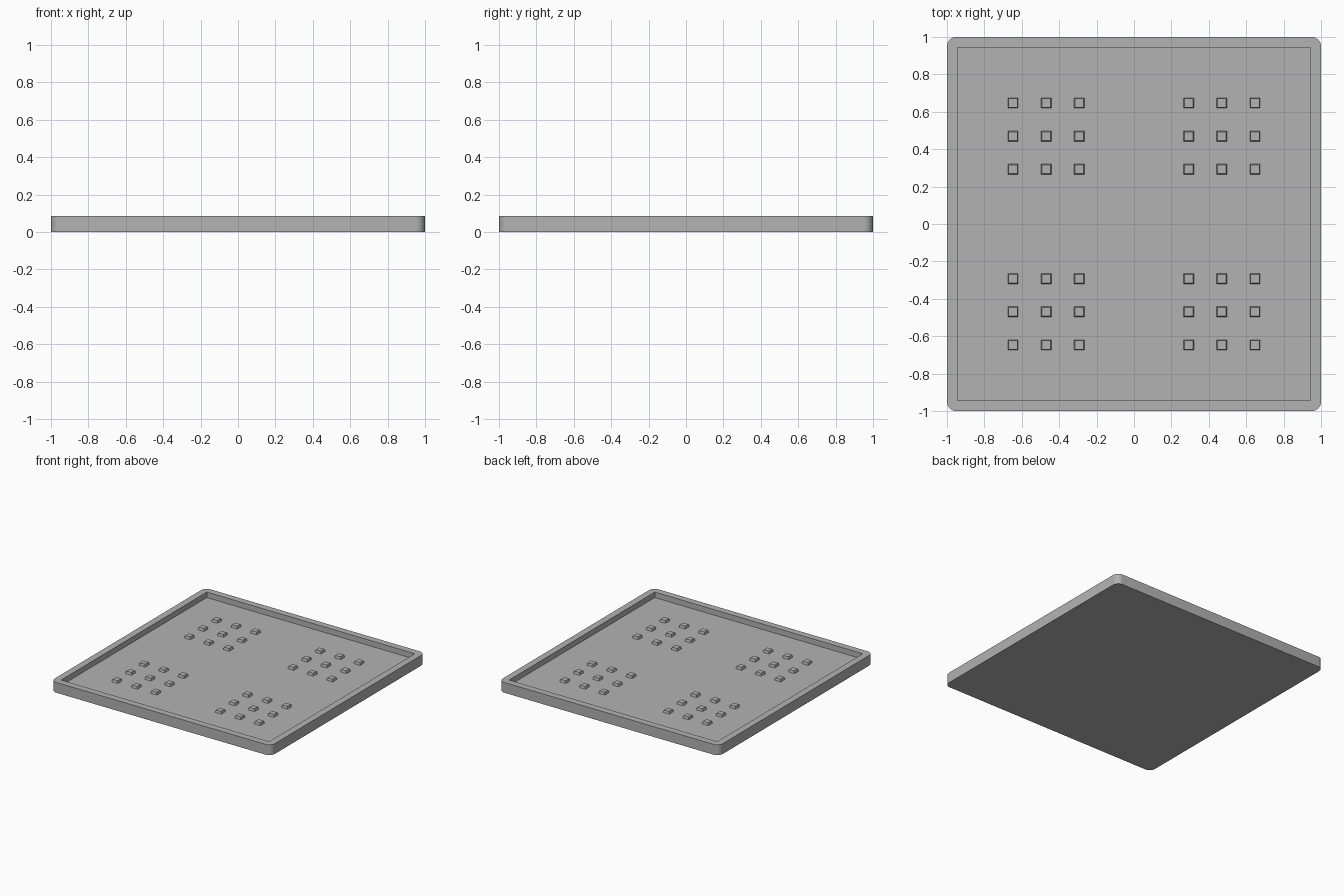
import bpy, bmesh
from math import radians

if "Cube" in bpy.data.objects:
    bpy.data.objects.remove(bpy.data.objects["Cube"], do_unlink=True)

HEIGHT, FLOOR = 0.085, 0.04
INNER, RADIUS = 0.945, 0.05
PEG, PEG_TOP, PEG_HEIGHT = 0.029, 0.023, 0.02

grey = bpy.data.materials.new("plain_grey")
grey.use_nodes = True
colour = (0.45, 0.45, 0.45, 1)
grey.diffuse_color = colour
grey.node_tree.nodes["Principled BSDF"].inputs["Base Color"].default_value = colour


def finish(name, bm):
    mesh = bpy.data.meshes.new(name)
    bmesh.ops.recalc_face_normals(bm, faces=bm.faces)
    bm.to_mesh(mesh)
    bm.free()
    mesh.materials.append(grey)
    obj = bpy.data.objects.new(name, mesh)
    bpy.context.collection.objects.link(obj)
    return obj


def frustum(bm, x, y, z, half, half_top, height):
    verts = bmesh.ops.create_cube(bm, size=2)["verts"]
    for v in verts:
        top = v.co.z > 0
        r = half_top if top else half
        v.co = (x + v.co.x * r, y + v.co.y * r, z + height * top)
    return verts


# Tray: slab with rounded upright corners
bm = bmesh.new()
frustum(bm, 0, 0, 0, 1, 1, HEIGHT)
upright = [e for e in bm.edges if abs(e.verts[0].co.z - e.verts[1].co.z) > 0.01]
bmesh.ops.bevel(bm, geom=upright, offset=RADIUS, segments=8, profile=0.5, affect='EDGES')
tray = finish("tray", bm)

# Square recess inside the rim
bm = bmesh.new()
frustum(bm, 0, 0, FLOOR, INNER, INNER, 0.2)
cutter = finish("recess_cutter", bm)
cut = tray.modifiers.new("recess", 'BOOLEAN')
cut.operation, cut.object, cut.solver = 'DIFFERENCE', cutter, 'EXACT'
bpy.context.view_layer.objects.active = tray
tray.select_set(True)
bpy.ops.object.modifier_apply(modifier=cut.name)
bpy.data.objects.remove(cutter, do_unlink=True)
bpy.ops.object.shade_smooth_by_angle(angle=radians(30))

# Pegs: a three by three group in each quarter of the floor
spots = [side * (0.47 + step * 0.177) for side in (-1, 1) for step in (-1, 0, 1)]
bm = bmesh.new()
for x in spots:
    for y in spots:
        frustum(bm, x, y, FLOOR - 0.005, PEG, PEG_TOP, PEG_HEIGHT + 0.005)
finish("floor_pegs", bm)
